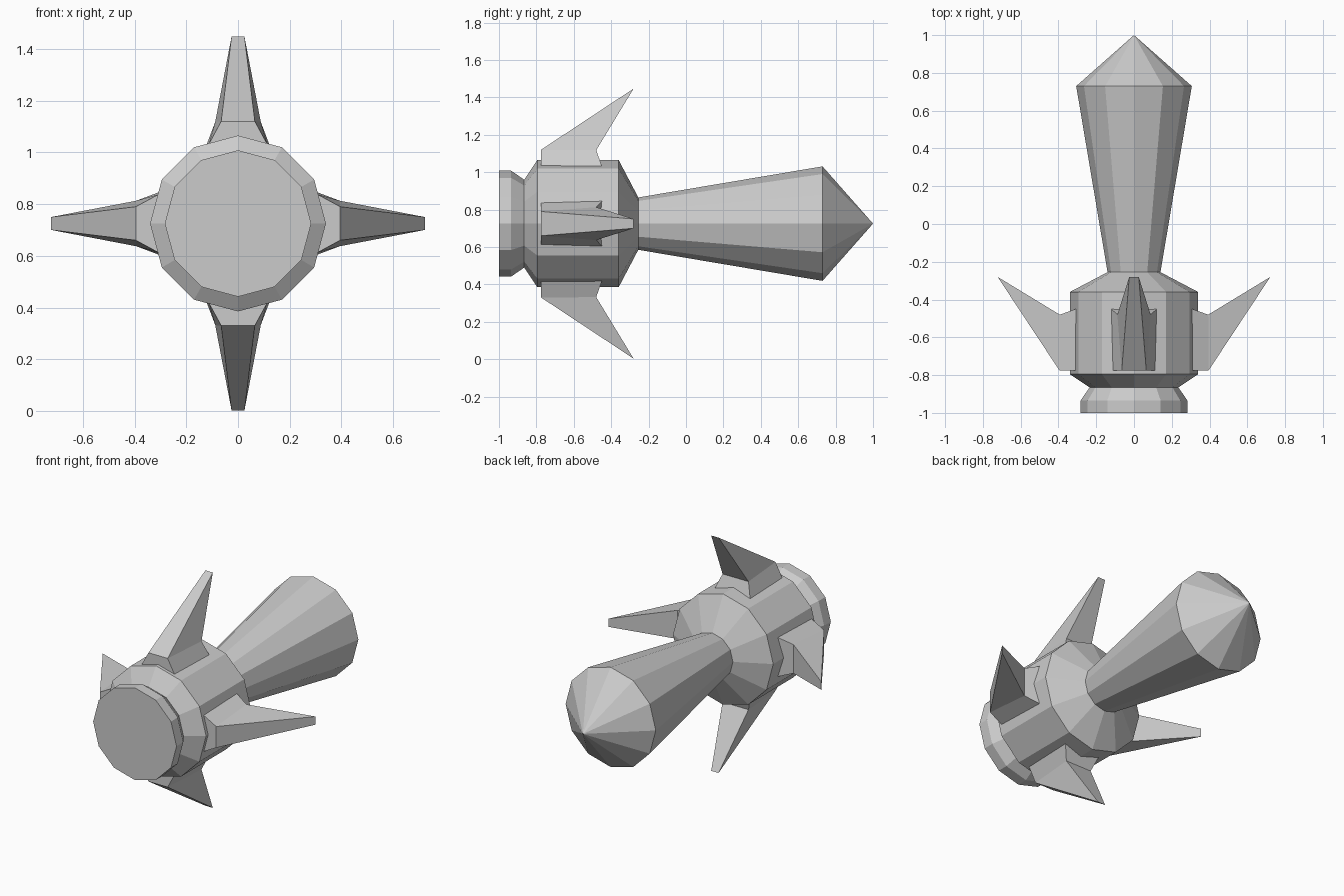
import bpy
from math import sin, cos, pi
from mathutils import Matrix

if "Cube" in bpy.data.objects:
    bpy.data.objects.remove(bpy.data.objects["Cube"])

AXIS_Z = 0.725
SIDES = 12


def make_object(name, verts, faces):
    mesh = bpy.data.meshes.new(name)
    mesh.from_pydata(verts, [], faces)
    mesh.update()
    obj = bpy.data.objects.new(name, mesh)
    bpy.context.collection.objects.link(obj)
    return obj


# Turned body: (y, radius) profile revolved around the y axis, capped, pointed at the far end
profile = [(-1.0, 0.283), (-0.935, 0.283), (-0.865, 0.235), (-0.795, 0.34),
           (-0.36, 0.34), (-0.255, 0.14), (0.73, 0.306)]
verts, faces = [], []
for y, r in profile:
    for i in range(SIDES):
        a = 2 * pi * i / SIDES
        verts.append((r * sin(a), y, AXIS_Z + r * cos(a)))
for ring in range(len(profile) - 1):
    for i in range(SIDES):
        j = (i + 1) % SIDES
        a, b = ring * SIDES, (ring + 1) * SIDES
        faces.append((a + i, a + j, b + j, b + i))
faces.append(tuple(reversed(range(SIDES))))
tip = len(verts)
verts.append((0, 1.0, AXIS_Z))
last = (len(profile) - 1) * SIDES
for i in range(SIDES):
    faces.append((last + i, last + (i + 1) % SIDES, tip))
make_object("body", verts, faces)

# Four swept fins: base quad, middle quad, narrow tip edge
fin_points = [(0.112, -0.775, 0.308), (0.12, -0.45, 0.308),
              (0.065, -0.775, 0.395), (0.088, -0.48, 0.393),
              (0.025, -0.28, 0.722)]
fin_verts = [(s * x, y, z) for x, y, z in fin_points for s in (-1, 1)]
fin_faces = [(0, 2, 3, 1),               # base
             (0, 1, 5, 4),               # front foot
             (2, 6, 7, 3),               # back foot
             (0, 4, 6, 2), (1, 3, 7, 5),  # foot sides
             (4, 5, 9, 8),               # front blade
             (6, 8, 9, 7),               # back blade
             (4, 8, 6), (5, 7, 9)]       # blade sides
for k, side in enumerate(("top", "right", "bottom", "left")):
    fin = make_object("fin_" + side, fin_verts, fin_faces)
    fin.data.transform(Matrix.Translation((0, 0, AXIS_Z)) @ Matrix.Rotation(k * pi / 2, 4, 'Y'))
